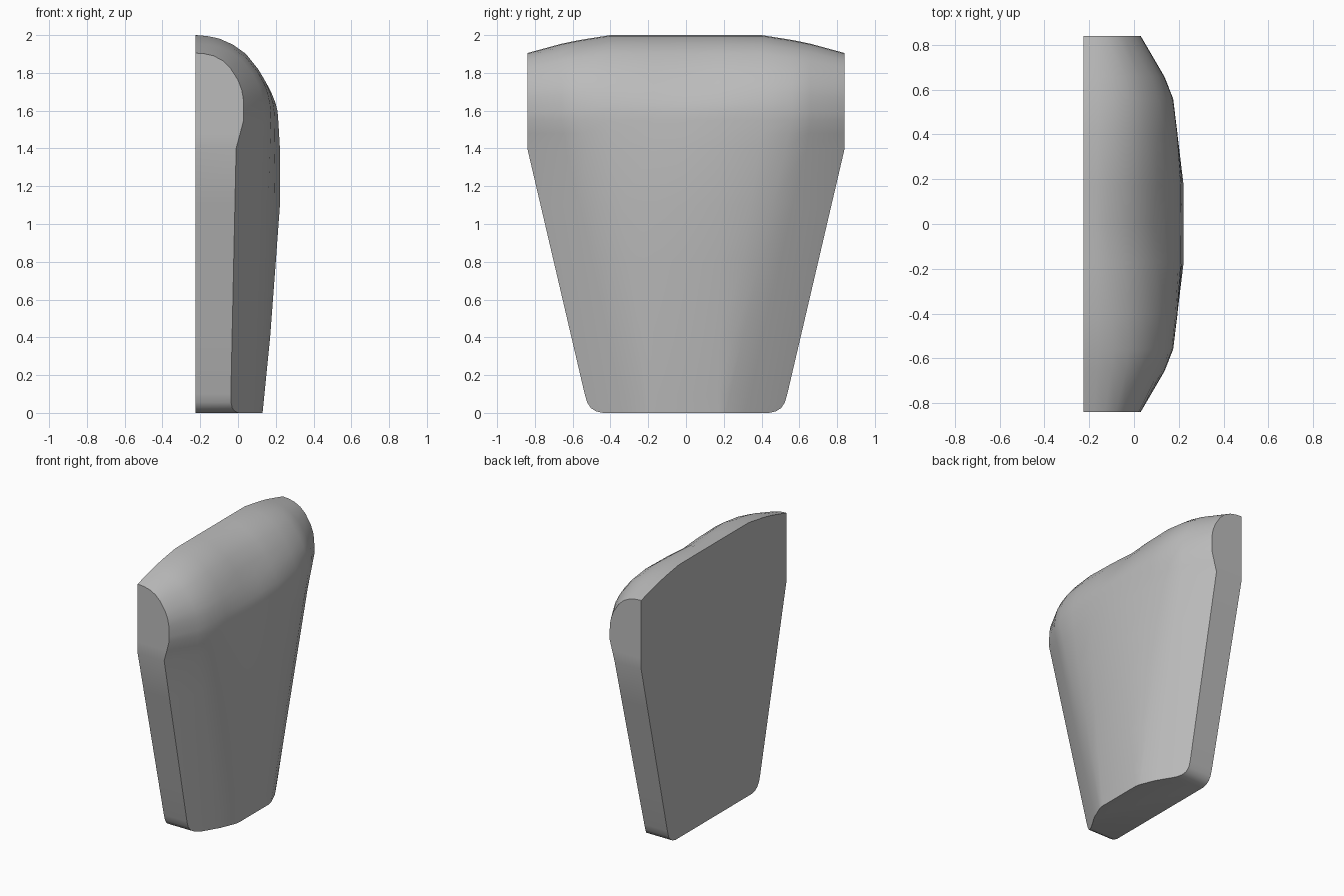
import bpy, bmesh, math

cube = bpy.data.objects.get("Cube")
if cube:
    bpy.data.objects.remove(cube, do_unlink=True)

BACK = -0.225      # flat mounting face
SHOULDER = 1.55    # height where the domed top begins


def lerp(a, b, t):
    return a + (b - a) * t


def curve(points, v):
    """Piecewise linear lookup."""
    for (a, fa), (b, fb) in zip(points, points[1:]):
        if v <= b:
            return lerp(fa, fb, max(0, (v - a) / (b - a)))
    return points[-1][1]


CENTRE = [(0, 0.13), (0.4, 0.17), (0.8, 0.2), (1.1, 0.222), (1.4, 0.222), (1.55, 0.213)]
EDGE = [(0, -0.04), (1.4, -0.01), (1.55, 0.03)]
WIDTH = [(0, 0.513), (1.4, 0.84), (1.55, 0.84)]
TOP = [(0, 2.0), (0.4, 2.0), (0.62, 1.965), (0.84, 1.905)]


def section(z, cut=9):
    """Half cross-section as (y, x) pairs, from the middle outwards."""
    t = z / SHOULDER
    w, c, e = (curve(p, z) for p in (WIDTH, CENTRE, EDGE))
    crease, flat = lerp(0.21, 0.56, t), 0.17
    xc = lerp(0.122, 0.175, t)
    pts = [(0, c), (flat, c), (lerp(flat, crease, 0.6), lerp(c, xc, 0.5)), (crease, xc),
           (lerp(crease, w, 0.35), lerp(xc, e, 0.35) + 0.012), (w, e)]
    end = min(w, cut)
    return pts[:-1] + [(end, curve(pts, end))]


def ring(half, z_of):
    """Mirror a half section and add the two back corners."""
    full = [(-y, x) for y, x in reversed(half[1:])] + half
    front = [(x, y, z_of(abs(y))) for y, x in full]
    return [(BACK,) + front[0][1:]] + front + [(BACK,) + front[-1][1:]]


# Tapered lower body with rounded bottom corners
rings = []
for z, cut in [(0, 0.44), (0.008, 0.475), (0.025, 0.503), (0.055, 0.523), (0.1, 9),
               (0.4, 9), (0.8, 9), (1.1, 9), (1.4, 9), (1.48, 9), (SHOULDER, 9)]:
    rings.append(ring(section(z, cut), lambda y, z=z: z))

# Domed top: rise, thickness in the middle, thickness at the ends
for rise, mid, end in [(0.1, 0.99, 1), (0.2, 0.96, 1), (0.33, 0.895, 0.99), (0.45, 0.82, 0.96),
                       (0.6, 0.71, 0.88), (0.78, 0.56, 0.72), (0.89, 0.39, 0.56),
                       (0.96, 0.24, 0.37), (0.99, 0.12, 0.18), (1, 0, 0)]:
    half = [(y, BACK + (x - BACK) * lerp(mid, end, y / 0.84)) for y, x in section(SHOULDER)]
    rings.append(ring(half, lambda y, r=rise: lerp(SHOULDER, curve(TOP, y), r)))

bm = bmesh.new()
rows = [[bm.verts.new(p) for p in r] for r in rings]
for low, high in zip(rows, rows[1:]):
    for i in range(len(low) - 1):
        bm.faces.new((low[i], low[i + 1], high[i + 1], high[i]))

# Flat underside and flat back
bm.faces.new(rows[0])
left = [r[0] for r in rows[:-1]]
right = [r[-1] for r in rows[:-1]]
bm.faces.new(left + rows[-1][1:-1] + right[::-1])
bmesh.ops.remove_doubles(bm, verts=bm.verts, dist=0.0005)
bmesh.ops.recalc_face_normals(bm, faces=bm.faces)

mesh = bpy.data.meshes.new("tapered_shell")
bm.to_mesh(mesh)
bm.free()
shell = bpy.data.objects.new("tapered_shell", mesh)
bpy.context.collection.objects.link(shell)

# Plain grey finish
grey = bpy.data.materials.new("plain_grey")
grey.use_nodes = True
colour = (0.5, 0.5, 0.5, 1)
grey.diffuse_color = colour
grey.node_tree.nodes["Principled BSDF"].inputs["Base Color"].default_value = colour
mesh.materials.append(grey)

bpy.context.view_layer.objects.active = shell
shell.select_set(True)
bpy.ops.object.shade_smooth_by_angle(angle=math.radians(32))
